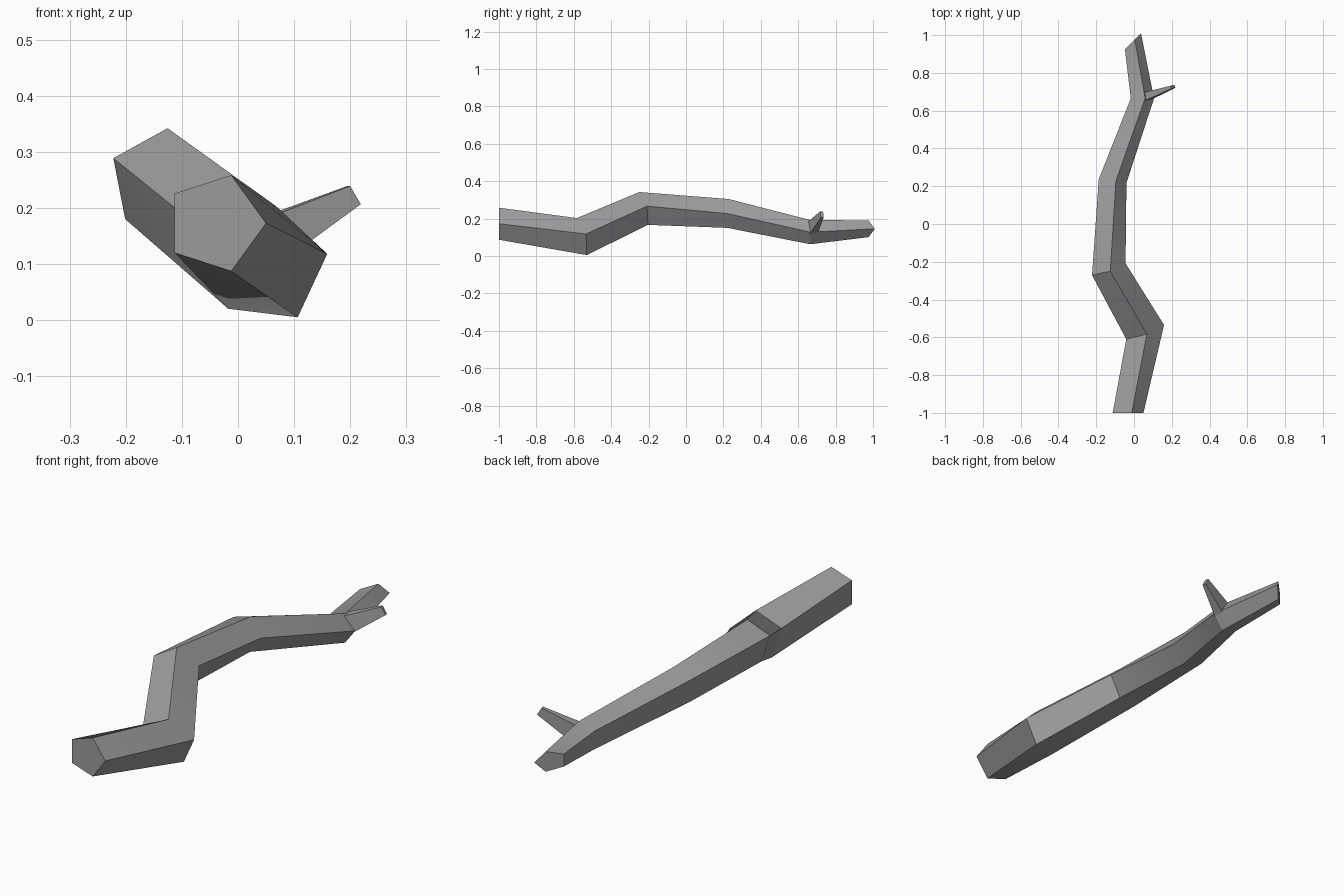
import bpy, math
from mathutils import Vector

cube = bpy.data.objects.get("Cube")
if cube:
    bpy.data.objects.remove(cube, do_unlink=True)

grey = bpy.data.materials.new("bark grey")
grey.use_nodes = True
colour = (0.33, 0.33, 0.33, 1)
grey.diffuse_color = colour
bsdf = grey.node_tree.nodes["Principled BSDF"]
bsdf.inputs["Base Color"].default_value = colour
bsdf.inputs["Roughness"].default_value = 0.8


def loft(name, rings):
    """Join equal-sided rings into a closed, tapered tube."""
    sides = len(rings[0])
    verts = [p for ring in rings for p in ring]
    faces = [list(range(sides)), list(range(len(verts) - sides, len(verts)))[::-1]]
    for r in range(len(rings) - 1):
        for i in range(sides):
            a, b = r * sides + i, r * sides + (i + 1) % sides
            faces.append([b, a, a + sides, b + sides])
    mesh = bpy.data.meshes.new(name)
    mesh.from_pydata(verts, [], faces)
    mesh.materials.append(grey)
    obj = bpy.data.objects.new(name, mesh)
    bpy.context.collection.objects.link(obj)
    bpy.ops.object.select_all(action="DESELECT")
    obj.select_set(True)
    bpy.context.view_layer.objects.active = obj
    # consistent outward faces
    bpy.ops.object.mode_set(mode="EDIT")
    bpy.ops.mesh.select_all(action="SELECT")
    bpy.ops.mesh.normals_make_consistent(inside=False)
    bpy.ops.object.mode_set(mode="OBJECT")
    bpy.ops.object.shade_smooth_by_angle(angle=math.radians(30))
    return obj


def slanted_pentagon(centre, radius, roll, slope_x, slope_z):
    """Pentagon facing along the branch, tilted to mitre the bend."""
    points = []
    for i in range(5):
        angle = math.radians(roll + 72 * i)
        dx, dz = radius * math.cos(angle), radius * math.sin(angle)
        points.append(Vector(centre) + Vector((dx, slope_x * dx + slope_z * dz, dz)))
    return points


# Main crooked branch: centre, radius, roll, mitre slopes
bends = [
    ((-0.04, -1.0, 0.173), 0.09, 0, 0, 0),
    ((0.055, -0.567, 0.098), 0.106, 11, 0.35, -0.2),
    ((-0.137, -0.235, 0.249), 0.094, 11, 0.33, -0.2),
    ((-0.121, 0.227, 0.228), 0.081, 0, -0.12, 0.05),
    ((0.038, 0.665, 0.128), 0.068, 0, 0, 0),
    ((-0.01, 0.962, 0.146), 0.047, 0, 1.0, 0),
]
loft("branch", [slanted_pentagon(*bend) for bend in bends])


# Small side twig, rooted inside the branch
def twig_ring(centre, tall, wide):
    up = Vector((-0.5, -0.1, 0.86)) * tall
    side = Vector((-0.3, 0.95, 0)) * wide
    c = Vector(centre)
    return [c + up + side, c + up - side, c - up - side, c - up + side]


loft("twig", [
    twig_ring((0.05, 0.67, 0.14), 0.042, 0.024),
    twig_ring((0.207, 0.727, 0.223), 0.019, 0.008),
])
